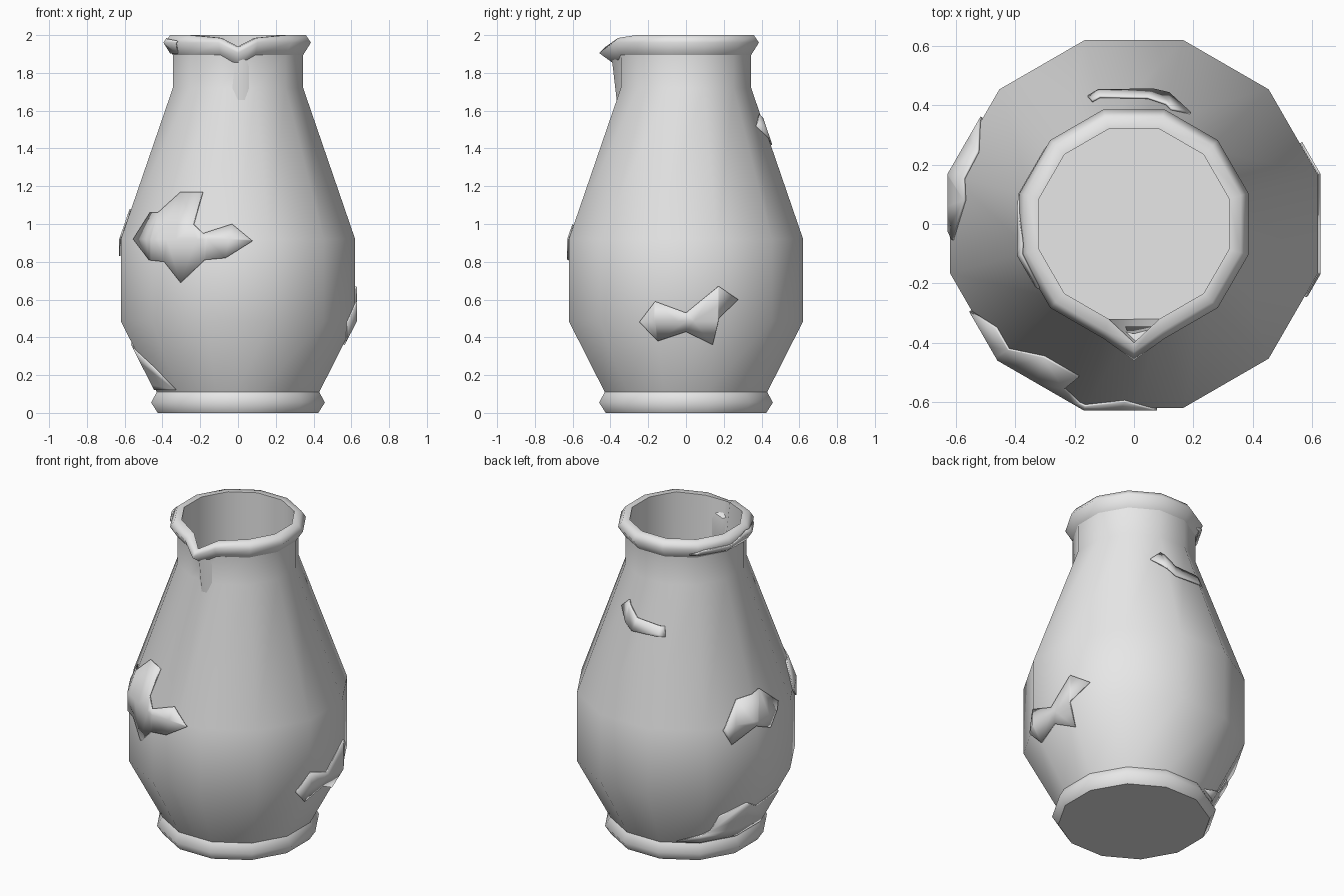
import bpy, bmesh
from math import cos, sin, radians

if "Cube" in bpy.data.objects:
    bpy.data.objects.remove(bpy.data.objects["Cube"], do_unlink=True)

clay = bpy.data.materials.new("pale_grey_clay")
clay.use_nodes = True
clay.diffuse_color = (0.8, 0.8, 0.8, 1)
clay.node_tree.nodes["Principled BSDF"].inputs["Base Color"].default_value = (0.8, 0.8, 0.8, 1)

# Outer profile: distance to the flat side, height
OUTER = [(0.425, 0), (0.46, 0.055), (0.43, 0.11), (0.62, 0.485), (0.62, 0.92),
         (0.345, 1.72), (0.345, 1.895), (0.386, 1.96), (0.36, 2.0)]
INNER = [(0.32, 2.0), (0.32, 1.25)]
SHARP = {0, 2, 6, 9, 10}          # rings with a hard edge
# Spout: ring index -> forward reach and height of the middle vertex
SPOUT = {6: (0.37, 1.84), 7: (0.46, 1.905), 8: (0.43, 1.935), 9: (0.40, 1.94)}


def on_side(apothem, degrees, z):
    """Point on a twelve-sided wall."""
    off = (degrees + 15) % 30 - 15
    r = apothem / cos(radians(off))
    a = radians(degrees)
    return (r * cos(a), r * sin(a), z)


def apothem_at(z):
    for (r0, z0), (r1, z1) in zip(OUTER, OUTER[1:]):
        if z <= z1:
            return r0 + (r1 - r0) * (z - z0) / (z1 - z0)
    return OUTER[-1][0]


def finish(bm, name):
    mesh = bpy.data.meshes.new(name)
    bm.to_mesh(mesh)
    bm.free()
    mesh.materials.append(clay)
    obj = bpy.data.objects.new(name, mesh)
    bpy.context.collection.objects.link(obj)
    return obj


def build_jug():
    bm = bmesh.new()
    angles = sorted([15 + 30 * k for k in range(12)] + [270])
    rings = []
    for i, (r, z) in enumerate(OUTER + INNER):
        ring = []
        for a in angles:
            p = on_side(r, a, z)
            if i in SPOUT and a == 270:
                p = (0, -SPOUT[i][0], SPOUT[i][1])
            elif i in (8, 9) and a in (255, 285):
                p = (p[0], p[1], z - 0.015)
            ring.append(bm.verts.new(p))
        rings.append(ring)
    n = len(angles)
    for low, high in zip(rings, rings[1:]):
        for j in range(n):
            k = (j + 1) % n
            bm.faces.new((low[j], low[k], high[k], high[j]))
    bm.faces.new(rings[0][::-1])
    bm.faces.new(rings[-1])
    for f in bm.faces:
        f.smooth = True
    for i in SHARP:
        for j in range(n):
            bm.edges.get((rings[i][j], rings[i][(j + 1) % n])).smooth = False
    finish(bm, "jug_body")


def build_patch(name, outline, gap=0.009):
    """Thin plate wrapped on the wall; outline is (degrees, height)."""
    bm = bmesh.new()
    face = bm.faces.new([bm.verts.new((a, z, 0)) for a, z in outline])
    face.normal_update()
    if face.normal.z < 0:
        face.normal_flip()
    bmesh.ops.triangulate(bm, faces=bm.faces[:])
    # Cut along the wall's own creases
    cuts = [((15 + 30 * k, 0, 0), (1, 0, 0)) for k in range(-2, 9)]
    cuts += [((0, z, 0), (0, 1, 0)) for _, z in OUTER[1:-1]]
    for co, no in cuts:
        bmesh.ops.bisect_plane(bm, geom=bm.verts[:] + bm.edges[:] + bm.faces[:],
                               plane_co=co, plane_no=no, dist=0.0001)
    for v in bm.verts:
        a, z = v.co.x, v.co.y
        v.co = on_side(apothem_at(z) + gap, a, z)
    for f in bm.faces:
        f.smooth = True
    obj = finish(bm, name)
    plate = obj.modifiers.new("thickness", "SOLIDIFY")
    plate.thickness = 0.008
    plate.offset = -1


build_jug()

# Worn patches around the wall
build_patch("front_patch", [
    (250, 1.17), (236, 1.17), (225, 1.06), (217, 1.06), (208, 0.92),
    (223, 0.81), (232, 0.80), (241, 0.69), (254, 0.81), (264, 0.82),
    (277, 0.91), (267, 1.0), (253, 0.95), (247, 1.0)])
build_patch("left_patch", [
    (-23, 0.48), (-14.5, 0.59), (0, 0.53), (15.5, 0.67), (26, 0.6),
    (15.5, 0.5), (14, 0.36), (0, 0.43), (-14.5, 0.38)])
build_patch("back_patch", [
    (63, 1.52), (72, 1.58), (84, 1.5), (109, 1.49), (110, 1.43), (82, 1.42)])
build_patch("right_patch", [
    (145, 0.9), (155, 1.06), (172, 1.08), (185, 0.96), (176, 0.83),
    (164, 0.89), (150, 0.8)])
build_patch("foot_patch", [
    (118, 0.12), (142, 0.2), (146, 0.31), (162, 0.38), (174, 0.31),
    (194, 0.34), (207, 0.24), (223, 0.12)])
build_patch("rim_patch", [
    (128, 1.92), (140, 1.95), (165, 1.95), (190, 1.985), (214, 1.97),
    (206, 1.9), (165, 1.91)])
